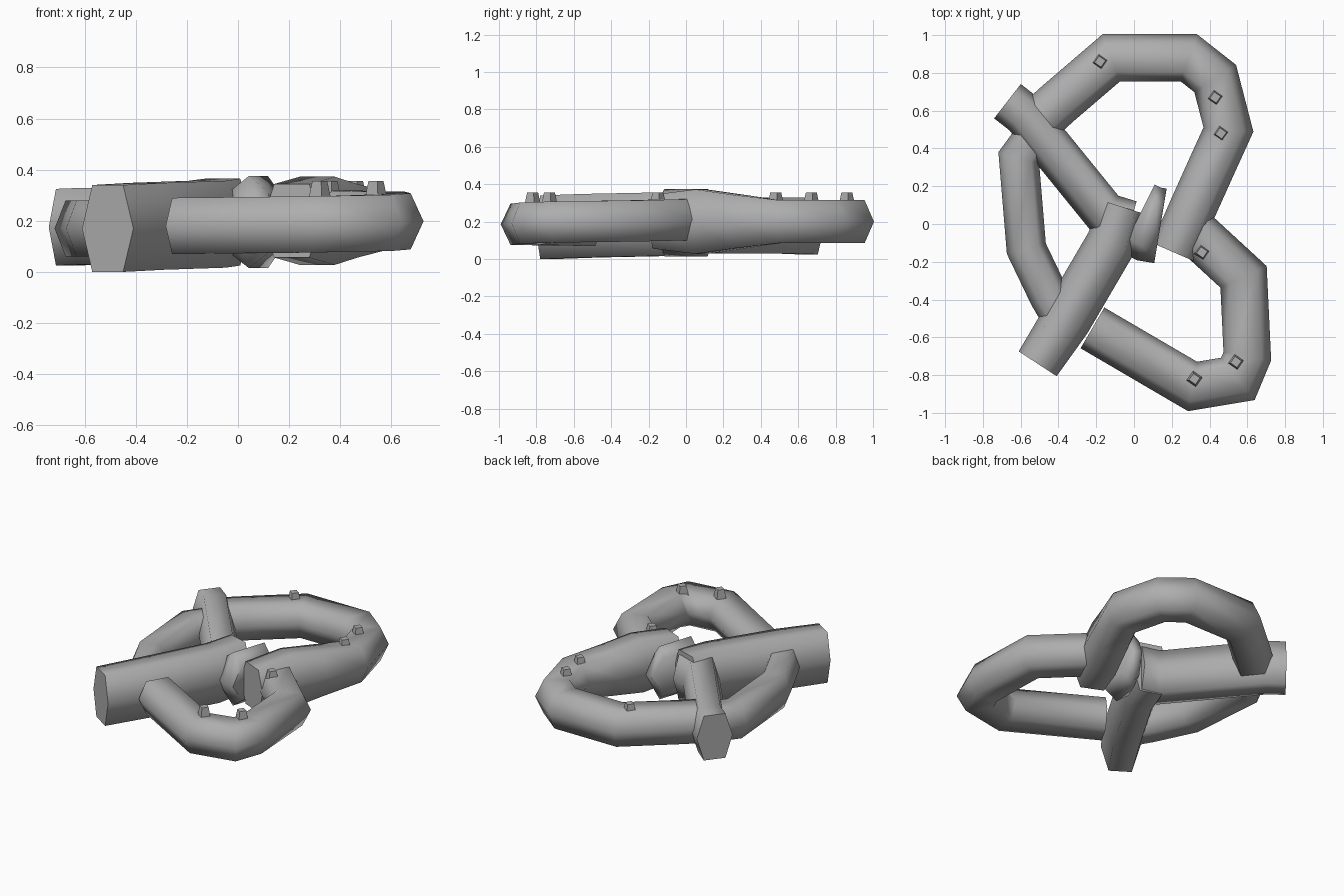
import bpy, bmesh, math
from mathutils import Matrix, Vector

cube = bpy.data.objects.get("Cube")
if cube:
    bpy.data.objects.remove(cube)

grey = bpy.data.materials.new("plain_grey")
grey.use_nodes = True
grey.diffuse_color = (.42, .42, .42, 1)
grey.node_tree.nodes["Principled BSDF"].inputs["Base Color"].default_value = grey.diffuse_color


def finish(name, bm):
    """Turn a bmesh into a grey object with consistent outward normals."""
    bmesh.ops.recalc_face_normals(bm, faces=bm.faces)
    mesh = bpy.data.meshes.new(name)
    bm.to_mesh(mesh)
    bm.free()
    mesh.materials.append(grey)
    obj = bpy.data.objects.new(name, mesh)
    bpy.context.collection.objects.link(obj)
    return obj


def constant(t):
    return 1, 1


def rope(name, path, z_start, z_end, half_width, half_height, swell=constant):
    """Sweep a side-pointed hexagon along a flat path with mitred corners."""
    points = [Vector(p) for p in path]
    steps = [(b - a).normalized() for a, b in zip(points, points[1:])]
    bm = bmesh.new()
    rings = []
    for i, point in enumerate(points):
        before, after = steps[max(i - 1, 0)], steps[min(i, len(steps) - 1)]
        along = (before + after).normalized()
        t = i / len(steps)
        wide, tall = swell(t)
        side = Vector((-along.y, along.x, 0)) * half_width * wide / along.dot(after)
        up = Vector((0, 0, half_height * tall))
        middle = Vector((point.x, point.y, z_start + (z_end - z_start) * t))
        shoulder = side * .6
        offsets = (side, shoulder + up, up - shoulder, -side, -shoulder - up, shoulder - up)
        rings.append([bm.verts.new(middle + offset) for offset in offsets])
    for ring, following in zip(rings, rings[1:]):
        for i in range(6):
            j = (i + 1) % 6
            bm.faces.new((ring[i], ring[j], following[j], following[i]))
    bm.faces.new(rings[0])
    bm.faces.new(rings[-1])
    obj = finish(name, bm)
    # Smooth around the rope, crisp at the cut ends
    bpy.ops.object.select_all(action='DESELECT')
    obj.select_set(True)
    bpy.context.view_layer.objects.active = obj
    bpy.ops.object.shade_smooth_by_angle(angle=math.radians(80))


def thick_start(t):
    """Taller near the start of the loop, where it leaves the twist."""
    return 1, 1 + max(0, .5 - 2 * abs(t - 1 / 8))


def wide_middle(t):
    """Slightly broader halfway along."""
    return 1 + .12 * math.sin(math.pi * t), 1


def tall_middle(t):
    """Barrel shape, tallest halfway along."""
    return 1, 1 + .5 * math.sin(math.pi * t)


# Three open loops
rope("back_loop",
     [(.21, -.15), (.31, .08), (.4, .28), (.5, .5), (.43, .77),
      (.29, .88), (-.12, .88), (-.4, .64), (-.5, .55)],
     z_start=.2, z_end=.2, half_width=.125, half_height=.115, swell=thick_start)
rope("side_loop",
     [(-.5, .5), (-.61, .35), (-.57, -.13), (-.45, -.38), (-.38, -.5)],
     z_start=.17, z_end=.17, half_width=.105, half_height=.11)
rope("front_loop",
     [(-.22, -.55), (.31, -.86), (.55, -.82), (.6, -.7), (.58, -.28), (.33, -.05)],
     z_start=.18, z_end=.21, half_width=.125, half_height=.11)

# Thick rope ends lying across the loops
rope("back_arm", [(-.67, .65), (-.58, .58), (-.15, .05), (-.02, .01)],
     z_start=.175, z_end=.185, half_width=.115, half_height=.15)
rope("front_arm", [(-.51, -.74), (-.36, -.51), (-.12, -.1), (-.06, .09)],
     z_start=.17, z_end=.195, half_width=.12, half_height=.17, swell=wide_middle)

# Twist in the middle
rope("centre_twist", [(.02, .03), (.08, 0), (.14, -.01)],
     z_start=.195, z_end=.195, half_width=.2, half_height=.12, swell=tall_middle)

# Small tapered salt grains scattered on the loops
grains = [(-.18, .86), (.43, .67), (.46, .48), (.36, -.15), (.32, -.82), (.54, -.73)]
for number, (x, y) in enumerate(grains, start=1):
    bm = bmesh.new()
    bmesh.ops.create_cone(bm, cap_ends=True, segments=4, radius1=.045, radius2=.03, depth=.07)
    place = Matrix.Translation((x, y, .32)) @ Matrix.Rotation(math.radians(10), 4, 'Z')
    bmesh.ops.transform(bm, matrix=place, verts=bm.verts)
    finish(f"salt_grain_{number}", bm)
